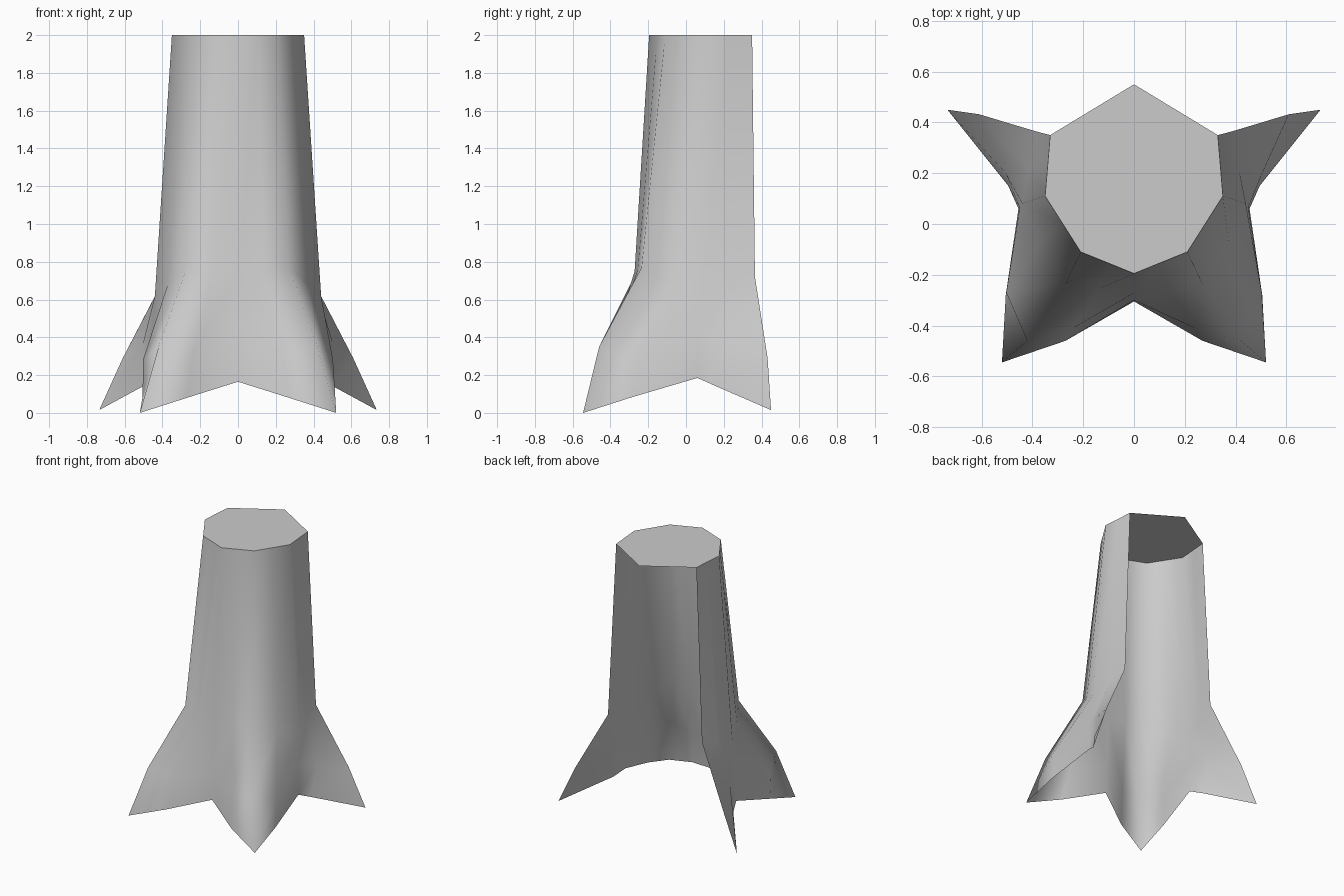
import bpy
import bmesh

if "Cube" in bpy.data.objects:
    bpy.data.objects.remove(bpy.data.objects["Cube"])

bark = bpy.data.materials.new("grey_bark")
bark.diffuse_color = (0.6, 0.6, 0.6, 1)
bark.use_nodes = True
bark.node_tree.nodes["Principled BSDF"].inputs["Base Color"].default_value = bark.diffuse_color


def make_object(name, build):
    bm = bmesh.new()
    build(bm)
    mesh = bpy.data.meshes.new(name)
    bm.to_mesh(mesh)
    bm.free()
    mesh.materials.append(bark)
    obj = bpy.data.objects.new(name, mesh)
    bpy.context.collection.objects.link(obj)
    return obj


# Right half of the trunk: columns from the front centre to the open back edge,
# each listed from the root rim up to the cut top
half = [
    [(0, -.305, .165), (0, -.30, .38), (0, -.272, .75), (0, -.195, 2)],
    [(.27, -.46, .08), (.24, -.41, .31), (.135, -.255, .76), (.105, -.152, 2)],
    [(.52, -.545, 0), (.42, -.46, .35), (.27, -.235, .77), (.21, -.11, 2)],
    [(.505, -.28, .085), (.503, -.27, .28), (.372, -.07, .68), (.28, 0, 2)],
    [(.455, .06, .185), (.45, .065, .41), (.44, .08, .62), (.35, .11, 2)],
    [(.495, .15, .145), (.505, .20, .36), (.412, .22, .67), (.34, .23, 2)],
    [(.735, .45, .015), (.61, .432, .29), (.387, .365, .72), (.33, .35, 2)],
]


def mirrored(columns):
    left = [[(-x, y, z) for x, y, z in col] for col in columns[:0:-1]]
    return left + columns


def build_trunk(bm):
    grid = [[bm.verts.new(p) for p in col] for col in mirrored(half)]
    for a, b in zip(grid, grid[1:]):
        for r in range(len(a) - 1):
            bm.faces.new((a[r], b[r], b[r + 1], a[r + 1]))


def build_cap(bm):
    # Corner columns only, plus the point over the open back
    rim = [col[-1] for col in mirrored(half[::2])] + [(0, .55, 2)]
    bm.faces.new([bm.verts.new(p) for p in rim])


# Flared trunk shell with four root toes, open at the back and below
trunk = make_object("trunk_shell", build_trunk)
for poly in trunk.data.polygons:
    poly.use_smooth = True

# Flat cut top
make_object("top_cap", build_cap)
